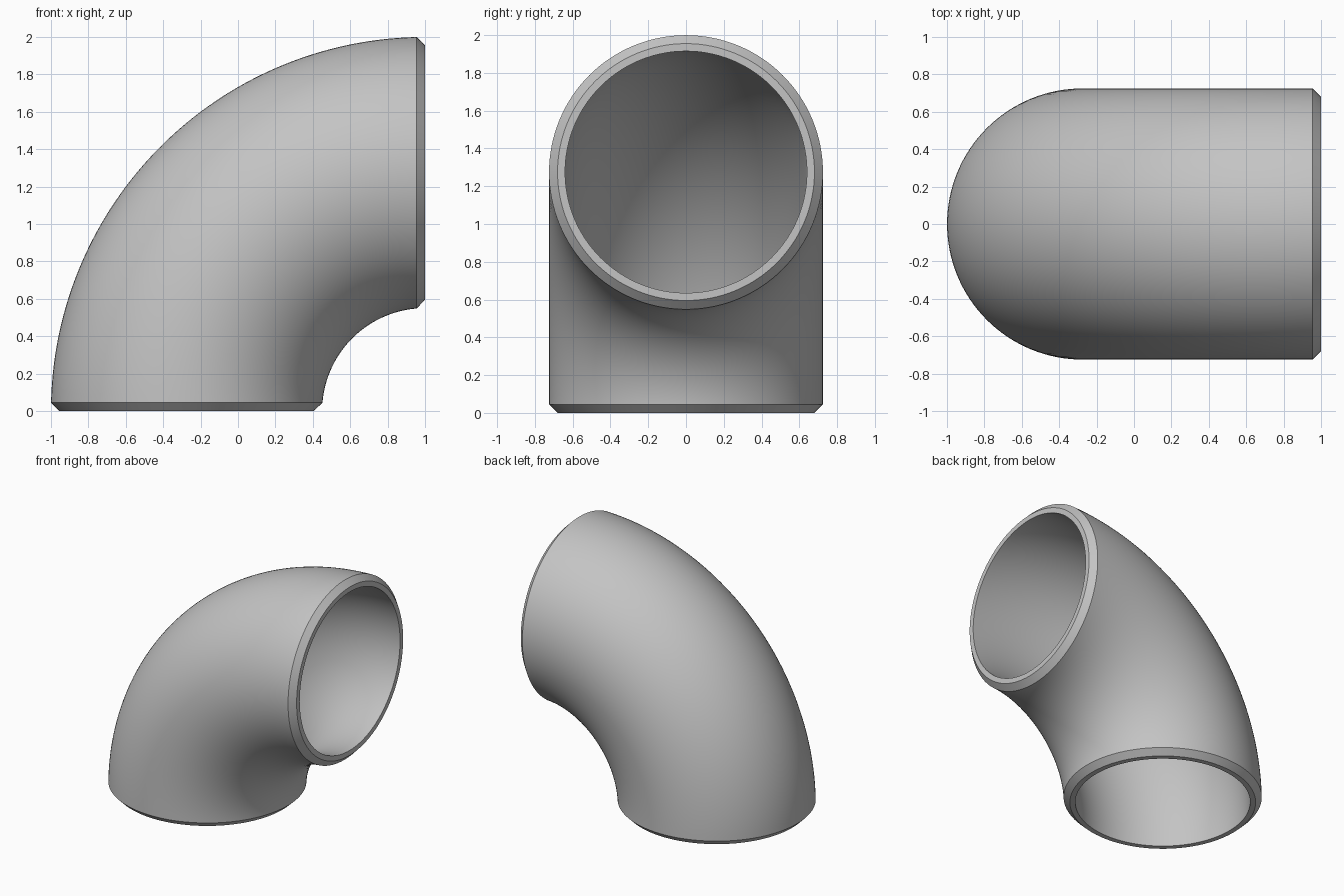
import bpy
import bmesh
from math import sin, cos, asin, pi, radians

cube = bpy.data.objects.get("Cube")
if cube:
    bpy.data.objects.remove(cube, do_unlink=True)

BEND = 1.275       # centreline radius, bend axis along y at x = 1, z = 0
OUTER = 0.725
INNER = 0.64
BEVEL = 0.045
SIDES = 128
STEPS = 64

steel = bpy.data.materials.new("steel_grey")
steel.use_nodes = True
colour = (0.55, 0.55, 0.55, 1)
steel.diffuse_color = colour
steel.node_tree.nodes["Principled BSDF"].inputs["Base Color"].default_value = colour

bm = bmesh.new()


def ring(radius, fraction, inset=0.0):
    """Circle of the pipe at a fraction of the bend, its ends cut flat at inset."""
    verts = []
    for i in range(SIDES):
        a = 2 * pi * i / SIDES
        reach = BEND + radius * cos(a)
        start = asin(inset / reach)
        t = start + (pi / 2 - 2 * start) * fraction
        verts.append(bm.verts.new((1 - reach * cos(t), radius * sin(a), reach * sin(t))))
    return verts


# Closed loop of rings: outer wall, far bevel, inner bore, near bevel
rings = [ring(OUTER, k / STEPS, BEVEL) for k in range(STEPS + 1)]
rings.append(ring(OUTER - BEVEL, 1))
rings += [ring(INNER, 1 - k / STEPS) for k in range(STEPS + 1)]
rings.append(ring(OUTER - BEVEL, 0))

for n, ring_a in enumerate(rings):
    ring_b = rings[(n + 1) % len(rings)]
    for i in range(SIDES):
        j = (i + 1) % SIDES
        bm.faces.new((ring_a[i], ring_a[j], ring_b[j], ring_b[i]))
bmesh.ops.recalc_face_normals(bm, faces=bm.faces)

mesh = bpy.data.meshes.new("pipe_elbow")
bm.to_mesh(mesh)
bm.free()
mesh.materials.append(steel)
elbow = bpy.data.objects.new("pipe_elbow", mesh)
bpy.context.collection.objects.link(elbow)

# Smooth walls with crisp bevel edges
bpy.ops.object.select_all(action="DESELECT")
elbow.select_set(True)
bpy.context.view_layer.objects.active = elbow
bpy.ops.object.shade_smooth_by_angle(angle=radians(30))
